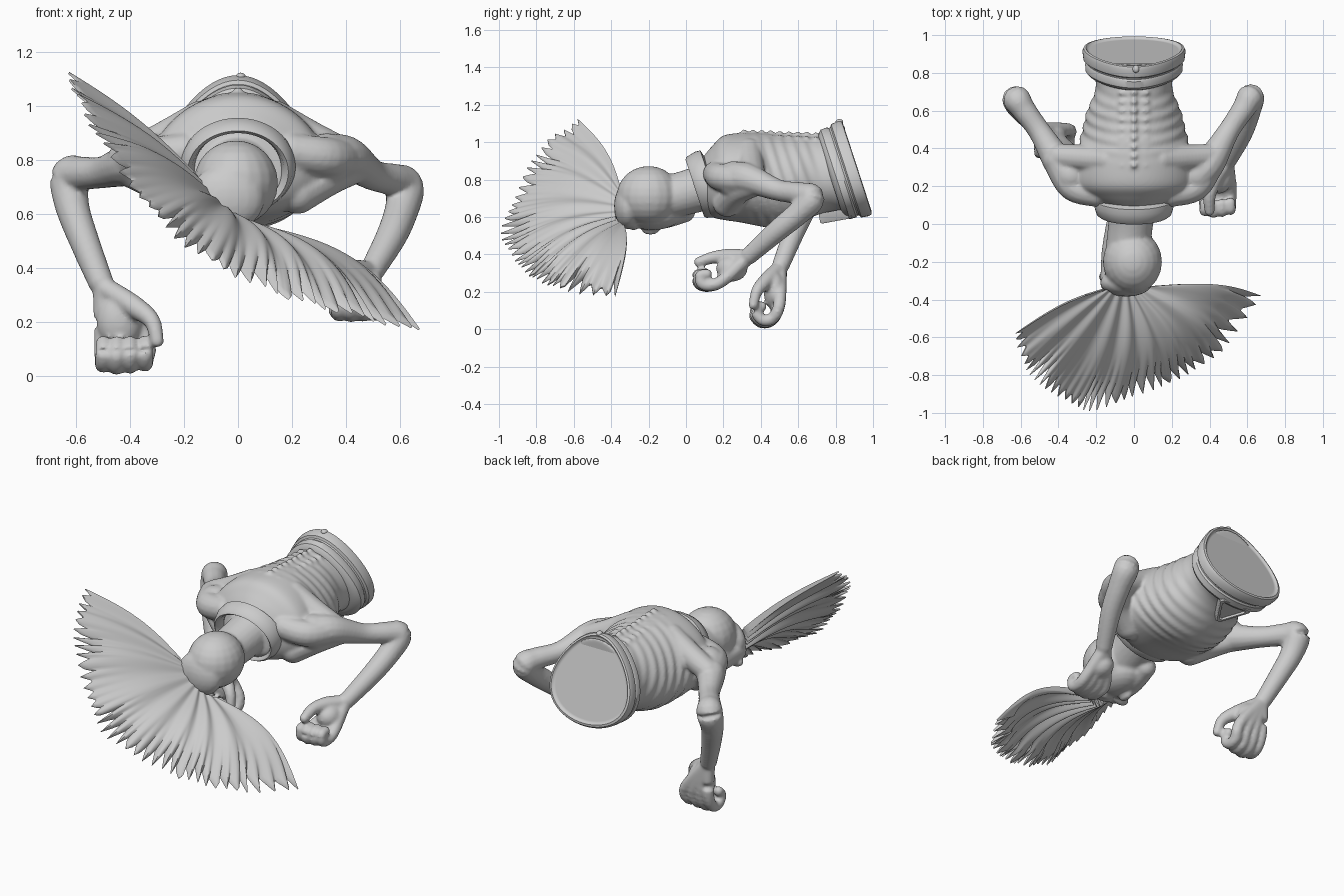
import bpy, bmesh, math, random
from mathutils import Vector, Matrix

random.seed(4)
cube = bpy.data.objects.get("Cube")
if cube:
    bpy.data.objects.remove(cube)

clay = bpy.data.materials.new("plain_grey")
clay.use_nodes = True
clay.diffuse_color = (0.6, 0.6, 0.6, 1)
clay.node_tree.nodes["Principled BSDF"].inputs["Base Color"].default_value = (0.6, 0.6, 0.6, 1)


def finish(name, bm, angle=50):
    bmesh.ops.recalc_face_normals(bm, faces=bm.faces)
    mesh = bpy.data.meshes.new(name)
    bm.to_mesh(mesh)
    bm.free()
    mesh.materials.append(clay)
    ob = bpy.data.objects.new(name, mesh)
    bpy.context.collection.objects.link(ob)
    bpy.ops.object.select_all(action='DESELECT')
    ob.select_set(True)
    bpy.context.view_layer.objects.active = ob
    bpy.ops.object.shade_smooth_by_angle(angle=math.radians(angle))
    return ob


def spline(points, t):
    """Smooth curve through points of any dimension, t from 0 to 1."""
    f = t * (len(points) - 1)
    i = min(int(f), len(points) - 2)
    u = f - i
    a, b, c, d = [points[min(max(k, 0), len(points) - 1)] for k in range(i - 1, i + 3)]
    return [q + u / 2 * (r - p + u * (2 * p - 5 * q + 4 * r - s + u * (3 * (q - r) + s - p)))
            for p, q, r, s in zip(a, b, c, d)]


def skin(bm, rings, closed=False):
    """Bridge equal rings of coordinates and cap the ends."""
    rows = [[bm.verts.new(co) for co in ring] for ring in rings]
    pairs = list(zip(rows, rows[1:])) + ([(rows[-1], rows[0])] if closed else [])
    for r, q in pairs:
        for j in range(len(r)):
            k = (j + 1) % len(r)
            bm.faces.new((r[j], r[k], q[k], q[j]))
    if not closed:
        bm.faces.new(rows[0])
        bm.faces.new(rows[-1])


def ball(bm, centre, size):
    m = Matrix.Translation(centre) @ Matrix.Diagonal((*size, 1))
    bmesh.ops.create_uvsphere(bm, u_segments=20, v_segments=12, radius=1, matrix=m)


def tube(bm, points, steps=6, sides=14):
    """Round limb through (x, y, z, radius) points with ball ends."""
    n = steps * (len(points) - 1)
    path = [spline(points, i / n) for i in range(n + 1)]
    rings = []
    for i, p in enumerate(path):
        d = Vector(path[min(i + 1, n)][:3]) - Vector(path[max(i - 1, 0)][:3])
        q = d.to_track_quat('Z', 'Y')
        rings.append([Vector(p[:3]) + q @ Vector((math.cos(a), math.sin(a), 0)) * p[3]
                      for a in (math.tau * j / sides for j in range(sides))])
    skin(bm, rings)
    for p in (path[0], path[-1]):
        ball(bm, p[:3], [p[3]] * 3)


def tilted_ring(centre, s, rx, rz, egg=0, n=64):
    """Ellipse around the tilted body axis at distance s; egg narrows its top."""
    axis, up = Vector((0, 0.95, 0.31)), Vector((0, -0.31, 0.95))
    return [Vector(centre) + axis * s + up * rz * math.sin(a)
            + Vector((rx * math.cos(a) * (1 - egg * math.sin(a)), 0, 0))
            for a in (math.tau * j / n for j in range(n))]


body = bmesh.new()

# Torso: y, centre z, half width, half height, with rib ripples on the flanks
stations = [(0.09, 0.78, 0.16, 0.14), (0.14, 0.79, 0.25, 0.19), (0.2, 0.81, 0.31, 0.225),
            (0.3, 0.81, 0.32, 0.24), (0.4, 0.8, 0.295, 0.25), (0.5, 0.79, 0.27, 0.25),
            (0.6, 0.8, 0.245, 0.235), (0.7, 0.82, 0.205, 0.21), (0.78, 0.84, 0.205, 0.21),
            (0.85, 0.855, 0.235, 0.235)]
rings = []
for i in range(121):
    y, z, rx, rz = spline(stations, i / 120)
    fade = max(0, min(1, (y - 0.32) / 0.08, (0.75 - y) / 0.1))
    ring = []
    for j in range(64):
        a = math.tau * j / 64
        flank = abs(math.cos(a)) ** 0.6
        k = 1 + 0.022 * fade * flank * math.sin(math.tau * (y + 0.08 * math.sin(a)) / 0.062)
        ring.append((rx * k * math.cos(a) * (1 - 0.13 * math.sin(a)), y, z + rz * k * math.sin(a)))
    rings.append(ring)
skin(body, rings)

# Spine knuckles along the back, with small facets beside them
for i in range(10):
    y = 0.31 + i * 0.048
    ball(body, (0, y, 1.05 - 0.002 * i), (0.02, 0.018, 0.022))
    for x in (-0.05, 0.05):
        ball(body, (x, y, 1.033 - 0.002 * i), (0.035, 0.014, 0.016))

# Shoulder muscles, shoulder blades and chest straps
for side in (-1, 1):
    tube(body, [(side * 0.2, 0.16, 0.83, 0.07), (side * 0.33, 0.2, 0.81, 0.075),
                (side * 0.41, 0.34, 0.8, 0.075)])
    tube(body, [(side * 0.14, 0.34, 0.95, 0.07), (side * 0.28, 0.35, 0.87, 0.07),
                (side * 0.4, 0.36, 0.815, 0.065)])
    tube(body, [(side * 0.22, 0.22, 0.68, 0.08), (side * 0.34, 0.28, 0.74, 0.07),
                (side * 0.43, 0.37, 0.77, 0.06)])

# Arms, each posed differently
tube(body, [(0.33, 0.26, 0.8, 0.1), (0.405, 0.33, 0.805, 0.083), (0.5, 0.49, 0.745, 0.058),
            (0.58, 0.61, 0.725, 0.062), (0.618, 0.672, 0.7, 0.073), (0.608, 0.6, 0.62, 0.064),
            (0.57, 0.48, 0.52, 0.058), (0.5, 0.34, 0.395, 0.047)])
tube(body, [(-0.33, 0.26, 0.8, 0.1), (-0.4, 0.33, 0.785, 0.083), (-0.5, 0.49, 0.755, 0.06),
            (-0.58, 0.6, 0.75, 0.064), (-0.622, 0.66, 0.735, 0.075), (-0.615, 0.625, 0.63, 0.064),
            (-0.57, 0.57, 0.5, 0.056), (-0.51, 0.51, 0.35, 0.048)])


def hand(wrist, palm, palm_size, knuckle_x, path, thumb):
    """Palm with curled fingers that share one side path, plus a thumb."""
    ball(body, palm, palm_size)
    for i, x in enumerate(knuckle_x):
        reach = 1 - 0.07 * abs(i - 1.2)
        y0, z0 = path[0]
        pts = [(*wrist, 0.04)]
        for k, (y, z) in enumerate(path):
            pts.append((x, y0 + (y - y0) * reach, z0 + (z - z0) * reach, 0.034 - 0.0015 * k))
        tube(body, pts, 5, 12)
    tube(body, [(*wrist, 0.04)] + thumb, 5, 12)


hand((0.49, 0.33, 0.385), (0.45, 0.245, 0.325), (0.07, 0.085, 0.07), (0.375, 0.42, 0.465, 0.51),
     [(0.2, 0.265), (0.13, 0.232), (0.07, 0.24), (0.058, 0.29), (0.1, 0.3)],
     [(0.43, 0.24, 0.39, 0.042), (0.4, 0.15, 0.385, 0.034), (0.4, 0.07, 0.36, 0.028)])
hand((-0.5, 0.5, 0.33), (-0.44, 0.475, 0.205), (0.085, 0.06, 0.105), (-0.5, -0.45, -0.4, -0.345),
     [(0.5, 0.14), (0.46, 0.05), (0.4, 0.035), (0.36, 0.08), (0.39, 0.12)],
     [(-0.39, 0.43, 0.26, 0.042), (-0.32, 0.38, 0.205, 0.032), (-0.3, 0.36, 0.13, 0.026)])

# Neck, skull, and the face turned down to one side
tube(body, [(-0.03, -0.13, 0.7, 0.12), (-0.02, -0.02, 0.725, 0.118), (0, 0.14, 0.77, 0.125)], sides=24)
ball(body, (-0.008, -0.2, 0.715), (0.157, 0.17, 0.158))
ball(body, (-0.04, -0.31, 0.66), (0.14, 0.075, 0.125))
ball(body, (-0.045, -0.18, 0.63), (0.12, 0.17, 0.1))
tube(body, [(-0.09, -0.01, 0.63, 0.06), (-0.1, -0.15, 0.605, 0.072), (-0.12, -0.31, 0.61, 0.06)])
ball(body, (-0.1, -0.19, 0.535), (0.025, 0.05, 0.03))
for x in (-0.14, -0.03):
    ball(body, (x, -0.28, 0.56), (0.05, 0.03, 0.03))

torso = finish("body", body)
remesh = torso.modifiers.new("blend", 'REMESH')
remesh.mode = 'VOXEL'
remesh.voxel_size = 0.0095
remesh.use_smooth_shade = True
relax = torso.modifiers.new("relax", 'SMOOTH')
relax.iterations = 5

# Collar: a hollow band around the neck
bm = bmesh.new()
profile = [(-0.03, 0.85), (-0.04, 0.92), (-0.03, 0.98), (0.02, 1.05), (0.05, 1.04), (0.06, 0.85), (0.01, 0.79)]
skin(bm, [tilted_ring((0, 0.085, 0.768), s, 0.203 * k, 0.175 * k) for s, k in profile], closed=True)
finish("collar", bm)

# Belt: two bands and a shallow recessed end cap
bm = bmesh.new()
profile = [(-0.15, 0.78), (-0.135, 0.9), (-0.12, 0.95), (-0.085, 0.955), (-0.075, 0.93), (-0.066, 0.94),
           (-0.058, 0.99), (-0.015, 1.01), (0.0, 0.985), (0.004, 0.94), (-0.004, 0.915),
           (-0.008, 0.89), (-0.008, 0.86), (-0.008, 0.5)]
skin(bm, [tilted_ring((0, 0.912, 0.865), s, 0.263 * k, 0.265 * k, 0.25) for s, k in profile])
finish("belt", bm, 35)

# Buckle: rounded triangular plate with a raised rim
bm = bmesh.new()
corners = [Vector((-0.12, 0.89, 0.595)), Vector((0.12, 0.89, 0.595)), Vector((0, 0.7, 0.56))]
middle = sum(corners, Vector()) / 3
outline = []
for i in range(3):
    for f in (0.1, 0.3, 0.7, 0.9):
        outline.append(corners[i].lerp(corners[(i + 1) % 3], f))
rise = Vector((0, -0.01, 0.055))
skin(bm, [[middle.lerp(p, k) + rise * h for p in outline]
          for k, h in ((1, 1), (1, 0.15), (0.93, 0), (0.75, 0), (0.7, 0.2))])
finish("buckle", bm, 35)

# Belt stud on top
bm = bmesh.new()
ball(bm, (0.01, 0.82, 1.11), (0.018, 0.02, 0.014))
finish("belt_stud", bm)

# Hair crest: gently folded fan with a spiky rim and thick strands beneath
root = [(-0.15, -0.345, 0.74), (-0.09, -0.37, 0.665), (0.0, -0.375, 0.595), (0.09, -0.33, 0.555)]
rim = [(-0.63, -0.58, 1.12), (-0.58, -0.74, 1.01), (-0.5, -0.85, 0.86), (-0.36, -0.93, 0.67),
       (-0.23, -0.99, 0.52), (-0.05, -0.93, 0.4), (0.15, -0.86, 0.31), (0.33, -0.77, 0.255),
       (0.51, -0.63, 0.21), (0.67, -0.38, 0.17)]
teeth, per, rows = 36, 6, 18
depth = [random.uniform(0.05, 0.22) for _ in range(teeth + 1)]
lift = Vector((0.6, 0, 0.8))
bm = bmesh.new()
slices = []
for i in range(teeth * per + 1):
    t = i / (teeth * per)
    a, b = Vector(spline(root, t)), Vector(spline(rim, t))
    tooth, frac = divmod(i + per // 2, per)
    notch = depth[tooth] * abs(2 * frac / per - 1)
    wave = math.cos(math.tau * 8 * t + 1.5 * math.sin(9 * t))
    strand = math.cos(math.tau * 12 * t + 2 * math.sin(7 * t))
    edge = (2 * t - 1) ** 2
    top, under = [], []
    for j in range(rows + 1):
        s = j / rows
        arch = math.sin(math.pi * s)
        p = a.lerp(b, s - notch * s ** 4) + Vector((0, 0.035 * edge * arch, 0))
        high = (0.02 + 0.06 * t) * arch + 0.01 * wave * math.sin(math.pi * (0.1 + 0.6 * s))
        low = 0.008 + (1 - edge * 0.6) * (1 - s) ** 0.7 * (0.055 + 0.028 * strand)
        top.append(p + lift * high)
        under.append(p + lift * (high - low))
    slices.append(top + under[::-1])
skin(bm, slices)
finish("hair_crest", bm, 60)
